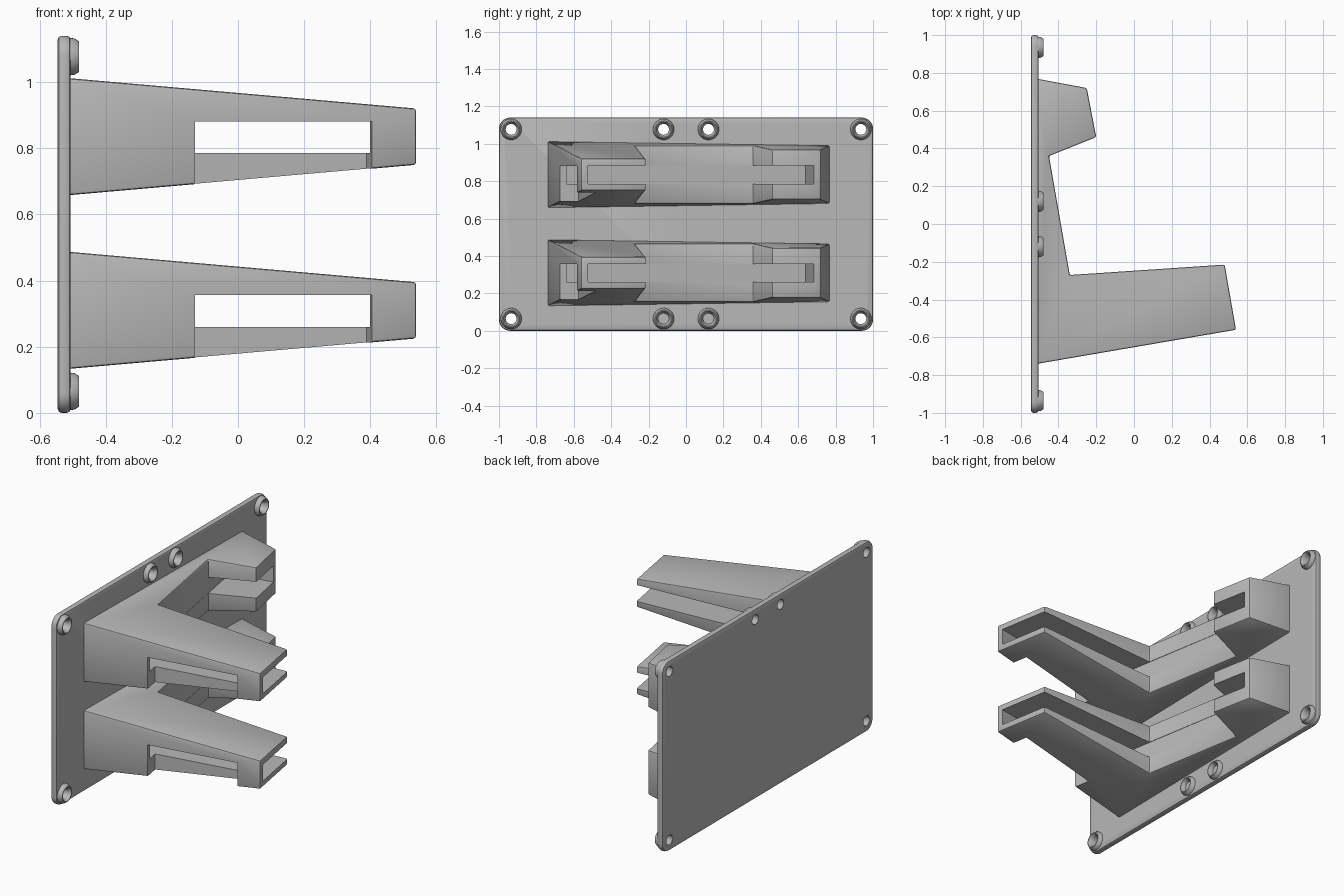
import bpy, bmesh, math
from mathutils import Matrix, Vector

cube = bpy.data.objects.get("Cube")
if cube:
    bpy.data.objects.remove(cube, do_unlink=True)

grey = bpy.data.materials.new("plain_grey")
grey.use_nodes = True
colour = (0.48, 0.48, 0.48, 1)
grey.diffuse_color = colour
grey.node_tree.nodes["Principled BSDF"].inputs["Base Color"].default_value = colour

TILT = math.atan(0.171)      # the holder is turned by this angle on the plate
SPACING = 0.525              # height between the two brackets


def make(name, bm):
    bmesh.ops.recalc_face_normals(bm, faces=bm.faces[:])
    mesh = bpy.data.meshes.new(name)
    bm.to_mesh(mesh)
    bm.free()
    mesh.materials.append(grey)
    obj = bpy.data.objects.new(name, mesh)
    bpy.context.collection.objects.link(obj)
    return obj


def box(lo, hi):
    bm = bmesh.new()
    bmesh.ops.create_cube(bm, size=1)
    lo, hi = Vector(lo), Vector(hi)
    for v in bm.verts:
        v.co = Vector([c * s for c, s in zip(v.co, hi - lo)]) + (lo + hi) / 2
    return bm


def tilted_cutter(lo, hi):
    bm = box(lo, hi)
    bm.transform(Matrix.Rotation(TILT, 4, "Z"))
    return make("cutter", bm)


def cut(obj, cutters):
    for c in cutters:
        c.hide_render = True
        mod = obj.modifiers.new("cut", "BOOLEAN")
        mod.operation, mod.solver, mod.object = "DIFFERENCE", "EXACT", c
    bpy.context.view_layer.update()
    mesh = bpy.data.meshes.new_from_object(
        obj.evaluated_get(bpy.context.evaluated_depsgraph_get()))
    obj.modifiers.clear()
    obj.data = mesh
    for c in cutters:
        bpy.data.objects.remove(c, do_unlink=True)


def smooth(obj, degrees=35):
    bpy.ops.object.select_all(action="DESELECT")
    obj.select_set(True)
    bpy.context.view_layer.objects.active = obj
    bpy.ops.object.shade_smooth_by_angle(angle=math.radians(degrees))


# Back plate with rounded corners and rim
bm = box((-0.545, -1, 0), (-0.506, 1, 1.14))
corners = [e for e in bm.edges if abs(e.verts[0].co.x - e.verts[1].co.x) > 0.01]
bmesh.ops.bevel(bm, geom=corners, offset=0.06, segments=8, profile=0.5, affect="EDGES")
rim = [e for e in bm.edges if abs(e.verts[0].co.x - e.verts[1].co.x) < 0.001]
bmesh.ops.bevel(bm, geom=rim, offset=0.012, segments=2, profile=0.5, affect="EDGES")
plate = make("back_plate", bm)

# Screw holes through the plate
spots = [(y, z) for y in (-0.935, -0.12, 0.12, 0.935) for z in (0.065, 1.077)]
holes = []
for y, z in spots:
    bm = bmesh.new()
    bmesh.ops.create_cone(bm, cap_ends=True, segments=32, radius1=0.032, radius2=0.032, depth=0.2)
    bm.transform(Matrix.Translation((-0.525, y, z)) @ Matrix.Rotation(math.pi / 2, 4, "Y"))
    holes.append(make("cutter", bm))
cut(plate, holes)
smooth(plate)

# Raised countersunk collars around the holes
PROFILE = [(0.057, -0.51), (0.055, -0.494), (0.046, -0.48), (0.041, -0.48),
           (0.029, -0.5), (0.029, -0.544), (0.034, -0.544), (0.034, -0.51)]
for i, (y, z) in enumerate(spots):
    bm = bmesh.new()
    ring = [bm.verts.new((x, r, 0)) for r, x in PROFILE]
    edges = [bm.edges.new((ring[k], ring[k - 1])) for k in range(len(ring))]
    bmesh.ops.spin(bm, geom=ring + edges, cent=(0, 0, 0), axis=(1, 0, 0),
                   angle=math.tau, steps=32, use_duplicate=False)
    bmesh.ops.remove_doubles(bm, verts=bm.verts[:], dist=0.0001)
    bm.transform(Matrix.Translation((0, y, z)))
    smooth(make(f"screw_collar_{i + 1}", bm))

# Brackets: a long arm, a spine and a short hook, tapering away from the plate
OUTLINE = [(-0.53, -0.743), (0.54, -0.56), (0.48, -0.215), (-0.34, -0.27),
           (-0.45, 0.36), (-0.2, 0.46), (-0.25, 0.72), (-0.53, 0.772)]


def top_height(x, y):
    return 0.4328 - 0.085 * x - 0.0146 * y


for name, lift in (("lower_bracket", 0), ("upper_bracket", SPACING)):
    bm = bmesh.new()
    upper = [bm.verts.new((x, y, top_height(x, y) + lift)) for x, y in OUTLINE]
    lower = [bm.verts.new((x, y, 0.62 - top_height(x, y) + lift)) for x, y in OUTLINE]
    bm.faces.new(upper)
    bm.faces.new(lower[::-1])
    for k in range(len(OUTLINE)):
        bm.faces.new((lower[k - 1], lower[k], upper[k], upper[k - 1]))
    bmesh.ops.recalc_face_normals(bm, faces=bm.faces[:])
    bmesh.ops.bevel(bm, geom=bm.edges[:], offset=0.009, segments=2, profile=0.5, affect="EDGES")
    bracket = make(name, bm)
    # Open slot between arm and hook, and a side window in the arm
    slot = tilted_cutter((-0.384, -0.606, 0.26 + lift), (1, 0.715, 0.358 + lift))
    window = tilted_cutter((-0.242, -0.9, 0.05 + lift), (0.301, -0.543, 0.3565 + lift))
    cut(bracket, [slot, window])
    smooth(bracket, 30)
